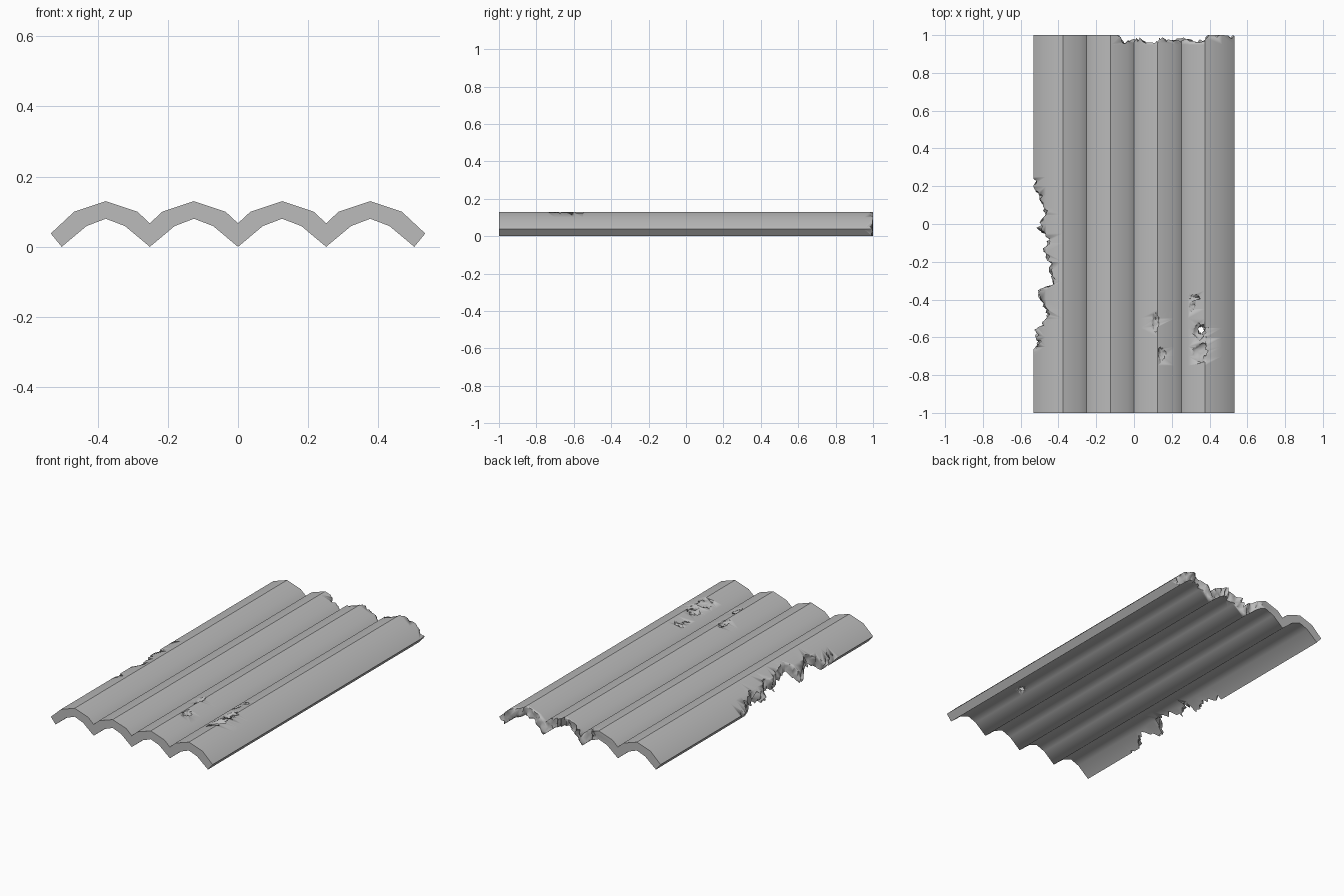
import bpy
import bmesh
import random
from mathutils import Vector, noise

random.seed(4)
if "Cube" in bpy.data.objects:
    bpy.data.objects.remove(bpy.data.objects["Cube"], do_unlink=True)

PITCH = 0.251
RIDGES = [PITCH * (i - 1.5) for i in range(4)]
SEGMENTS = 40

mat = bpy.data.materials.new("weathered grey")
mat.use_nodes = True
grey = (0.5, 0.5, 0.5, 1)
mat.diffuse_color = grey
mat.node_tree.nodes["Principled BSDF"].inputs["Base Color"].default_value = grey


def new_object(name, bm):
    bmesh.ops.recalc_face_normals(bm, faces=bm.faces)
    mesh = bpy.data.meshes.new(name)
    bm.to_mesh(mesh)
    bm.free()
    mesh.materials.append(mat)
    ob = bpy.data.objects.new(name, mesh)
    bpy.context.collection.objects.link(ob)
    return ob


def loft(bm, rings, closed=True):
    """Skin a list of equal rings and cap both ends."""
    rings = [[bm.verts.new(p) for p in ring] for ring in rings]
    n = len(rings[0])
    for a, b in zip(rings, rings[1:]):
        for i in range(n):
            j = (i + 1) % n
            bm.faces.new((a[i], a[j], b[j], b[i]))
    bm.faces.new(rings[0])
    bm.faces.new(rings[-1])


# Corrugated cross-section: upper skin left to right, lower skin back again
upper, lower = [(-0.533, 0.038)], [(-0.502, 0)]
for c in RIDGES:
    upper += [(c - 0.09, 0.1), (c, 0.13), (c + 0.09, 0.1), (c + PITCH / 2, 0.067)]
    lower += [(c - 0.055, 0.059), (c, 0.08), (c + 0.055, 0.059), (c + PITCH / 2, 0)]
upper[-1] = (0.533, 0.038)
lower[-1] = (0.502, 0)
section = upper + lower[::-1]

bm = bmesh.new()
loft(bm, [[(x, 2 * s / SEGMENTS - 1, z) for x, z in section] for s in range(SEGMENTS + 1)])
sheet = new_object("corrugated_roof_sheet", bm)

cutters = []


def edge_cutter(name, path, outward, jitter, steps=5):
    """Ragged curtain that bites inwards from one edge of the sheet."""
    outline = []
    for a, b in zip(path, path[1:]):
        outline += [Vector((*a, 0)).lerp(Vector((*b, 0)), k / steps) for k in range(steps)]
    outline.append(Vector((*path[-1], 0)))
    out = Vector((*outward, 0))
    rings = []
    for z in (-0.05, 0.02, 0.045, 0.07, 0.095, 0.12, 0.16):
        ring = [p + out * random.uniform(-jitter, jitter) + Vector((0, 0, z)) for p in outline]
        ring += [outline[-1] + out * 0.2 + Vector((0, 0, z)),
                 outline[0] + out * 0.2 + Vector((0, 0, z))]
        rings.append(ring)
    bm = bmesh.new()
    loft(bm, rings)
    bmesh.ops.triangulate(bm, faces=bm.faces)
    cutters.append(new_object(name, bm))


def chip_cutter(name, centre, size):
    """Rough lump that gouges a flake out of the surface."""
    bm = bmesh.new()
    bmesh.ops.create_icosphere(bm, subdivisions=3, radius=1)
    for v in bm.verts:
        v.co *= 1 + 0.65 * noise.noise(v.co * 2.3 + Vector(centre) * 9)
        v.co = Vector(a * s for a, s in zip(v.co, size)) + Vector(centre)
    cutters.append(new_object(name, bm))


# Broken left side
edge_cutter("left_bite_cutter",
            [(-0.55, 0.27), (-0.52, 0.2), (-0.49, 0.15), (-0.46, 0.05), (-0.5, -0.02),
             (-0.44, -0.08), (-0.47, -0.13), (-0.44, -0.21), (-0.42, -0.32),
             (-0.5, -0.35), (-0.48, -0.42), (-0.45, -0.5), (-0.52, -0.56),
             (-0.5, -0.63), (-0.55, -0.7)], (-1, 0), 0.018)
# Broken back end
edge_cutter("back_bite_cutter",
            [(0.55, 0.98), (0.5, 1.0), (0.4, 1.0), (0.365, 0.96), (0.28, 0.98),
             (0.19, 0.965), (0.14, 0.98), (0.11, 0.945), (0.03, 0.975),
             (-0.05, 0.96), (-0.1, 1.01)], (0, 1), 0.014)

# Gouges on the upper skin, with one small hole right through
for i, (centre, size) in enumerate([
        ((0.34, -0.68, 0.13), (0.065, 0.055, 0.025)),
        ((0.34, -0.57, 0.125), (0.05, 0.05, 0.025)),
        ((0.355, -0.56, 0.09), (0.016, 0.024, 0.05)),
        ((0.31, -0.39, 0.12), (0.045, 0.018, 0.02)),
        ((0.3, -0.44, 0.115), (0.025, 0.025, 0.014)),
        ((0.11, -0.52, 0.13), (0.025, 0.045, 0.02)),
        ((0.15, -0.69, 0.125), (0.024, 0.035, 0.016))]):
    chip_cutter(f"chip_cutter_{i + 1}", centre, size)

for cutter in cutters:
    mod = sheet.modifiers.new(cutter.name, 'BOOLEAN')
    mod.operation = 'DIFFERENCE'
    mod.solver = 'EXACT'
    mod.object = cutter

# Bake the damage into the sheet, then drop the cutters
bpy.context.view_layer.update()
graph = bpy.context.evaluated_depsgraph_get()
baked = bpy.data.meshes.new_from_object(sheet.evaluated_get(graph))
sheet.modifiers.clear()
sheet.data = baked
for cutter in cutters:
    bpy.data.objects.remove(cutter, do_unlink=True)

# Keep only the largest connected piece, without crumbs
bm = bmesh.new()
bm.from_mesh(baked)
seen, pieces = set(), []
for start in bm.verts:
    if start in seen:
        continue
    piece, stack = [], [start]
    seen.add(start)
    while stack:
        v = stack.pop()
        piece.append(v)
        for e in v.link_edges:
            w = e.other_vert(v)
            if w not in seen:
                seen.add(w)
                stack.append(w)
    pieces.append(piece)
pieces.sort(key=len)
bmesh.ops.delete(bm, geom=[v for p in pieces[:-1] for v in p], context='VERTS')
bm.to_mesh(baked)
bm.free()

# Smooth corrugations with a crease along each ridge
bpy.ops.object.select_all(action='DESELECT')
sheet.select_set(True)
bpy.context.view_layer.objects.active = sheet
bpy.ops.object.shade_smooth_by_angle(angle=1.45)
for edge in baked.edges:
    ends = [baked.vertices[i].co for i in edge.vertices]
    if all(p.z > 0.128 and min(abs(p.x - c) for c in RIDGES) < 0.002 for p in ends):
        edge.use_edge_sharp = True
